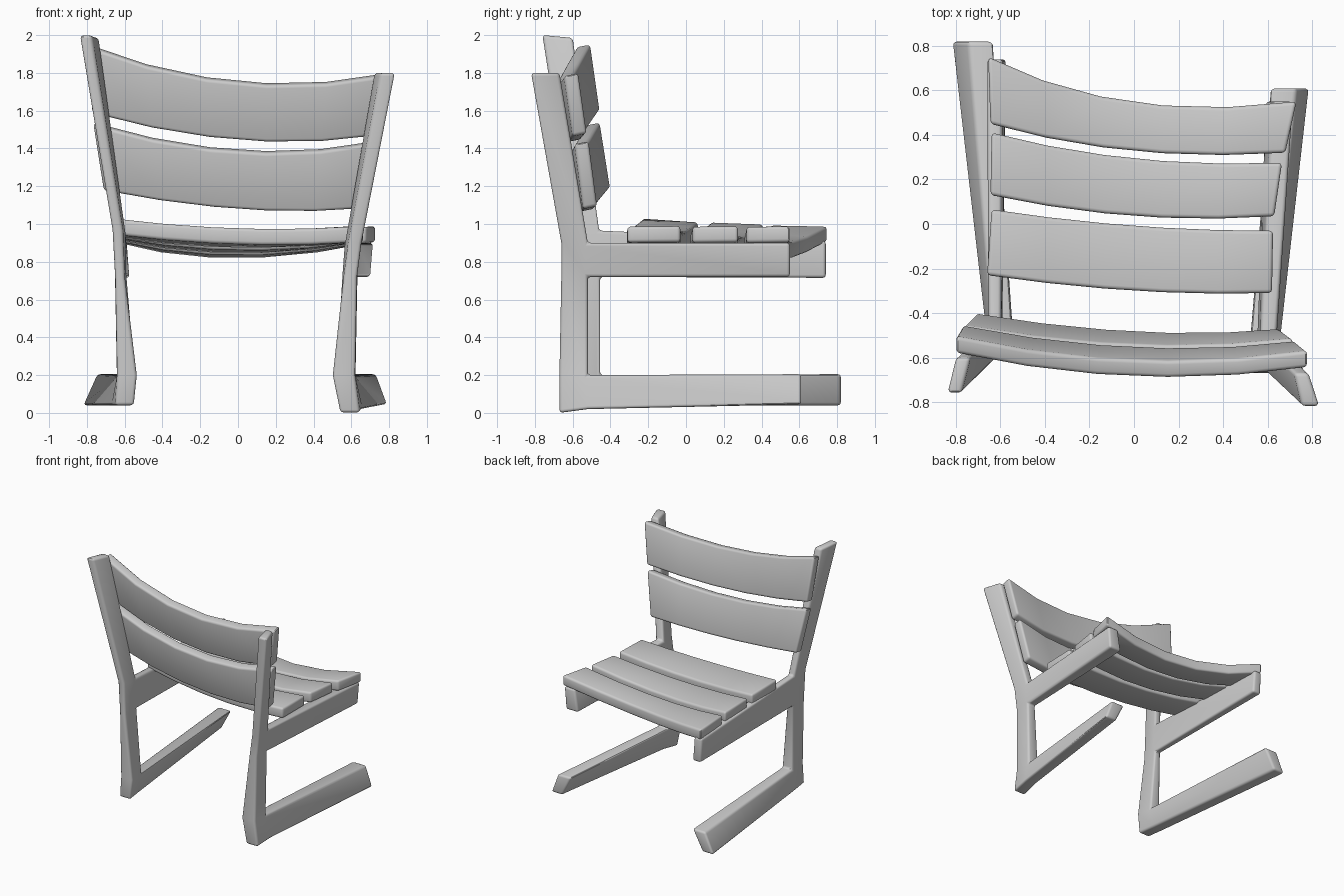
import bpy, bmesh
from mathutils import Vector as V

if "Cube" in bpy.data.objects:
    bpy.data.objects.remove(bpy.data.objects["Cube"])


def finish(name, verts, faces):
    """Make an object with closed outward faces and softened edges."""
    me = bpy.data.meshes.new(name)
    me.from_pydata(verts, [], faces)
    bm = bmesh.new()
    bm.from_mesh(me)
    bmesh.ops.recalc_face_normals(bm, faces=bm.faces)
    bm.to_mesh(me)
    bm.free()
    ob = bpy.data.objects.new(name, me)
    bpy.context.collection.objects.link(ob)
    bev = ob.modifiers.new("soft_edges", 'BEVEL')
    bev.width = 0.017
    bev.segments = 3
    bev.limit_method = 'ANGLE'
    bev.angle_limit = 0.6
    bpy.ops.object.select_all(action='DESELECT')
    ob.select_set(True)
    bpy.context.view_layer.objects.active = ob
    bpy.ops.object.modifier_apply(modifier=bev.name)
    bpy.ops.object.shade_smooth_by_angle(angle=0.6)


def quad_curve(a, b, c, t, m=0.58):
    """Quadratic through a (t=0), b (t=m), c (t=1)."""
    return (a * ((t - m) * (t - 1) / m) + b * (t * (t - 1) / (m * (m - 1)))
            + c * (t * (t - m) / (1 - m)))


def slat(name, edge_a, edge_b, thick, n=5):
    """Bent board between two long edges (left, middle, right), thickened."""
    verts, faces = [], []
    for i in range(n + 1):
        p, q = (quad_curve(*map(V, e), i / n) for e in (edge_a, edge_b))
        verts += [p, q, q + V(thick), p + V(thick)]
    for i in range(n):
        for k in range(4):
            j = (k + 1) % 4
            faces.append((4*i + k, 4*i + j, 4*i + 4 + j, 4*i + 4 + k))
    faces += [(0, 1, 2, 3), tuple(4*n + k for k in range(4))]
    finish(name, verts, faces)


# Side frame: post, seat rail and floor runner in one piece
# point order: rear/front pairs down the post, then rail end, then runner end
CELLS = [(0, 1, 3, 2), (2, 3, 5, 4), (4, 5, 7, 6), (6, 7, 9, 8),
         (3, 10, 11, 5), (7, 12, 13, 9)]
OUTLINE = [0, 1, 3, 10, 11, 5, 7, 12, 13, 9, 8, 6, 4, 2]


def frame(name, pts):
    n = len(pts)
    verts = [(a, y, z) for y, z, a, b in pts] + [(b, y, z) for y, z, a, b in pts]
    faces = CELLS + [tuple(i + n for i in c) for c in CELLS]
    for i, j in zip(OUTLINE, OUTLINE[1:] + OUTLINE[:1]):
        faces.append((i, j, j + n, i + n))
    finish(name, verts, faces)


# y, z, inner x, outer x
frame("right_frame", [
    (-.82, 1.80, .755, .835), (-.67, 1.80, .72, .785),
    (-.66, .90, .585, .655), (-.52, .90, .565, .64),
    (-.66, .72, .56, .63), (-.52, .72, .55, .63),
    (-.67, .20, .50, .62), (-.52, .20, .52, .62),
    (-.67, .00, .54, .645), (-.52, .02, .56, .66),
    (.55, .90, .62, .715), (.55, .72, .59, .70),
    (.61, .205, .61, .73), (.61, .045, .69, .79)])
frame("left_frame", [
    (-.76, 2.0, -.775, -.84), (-.60, 1.985, -.735, -.80),
    (-.60, .97, -.61, -.665), (-.46, .965, -.595, -.655),
    (-.60, .72, -.60, -.65), (-.455, .72, -.59, -.65),
    (-.60, .20, -.535, -.64), (-.455, .20, -.545, -.64),
    (-.60, .04, -.55, -.65), (-.455, .04, -.57, -.67),
    (.74, .91, -.59, -.66), (.74, .715, -.575, -.65),
    (.82, .205, -.63, -.745), (.82, .04, -.72, -.82)])

# Seat boards
down = (0, 0, -.085)
slat("seat_slat_rear",
     [(-.66, -.23, 1.03), (.1, -.305, .975), (.62, -.31, .987)],
     [(-.64, .065, 1.01), (.1, -.015, .958), (.625, -.03, .99)], down)
slat("seat_slat_middle",
     [(-.645, .13, 1.01), (.1, .03, .945), (.63, .035, .987)],
     [(-.64, .41, 1.0), (.1, .285, .93), (.665, .275, .99)], down)
slat("seat_slat_front",
     [(-.645, .45, .995), (.1, .32, .92), (.68, .32, .987)],
     [(-.655, .75, .99), (.1, .535, .905), (.73, .55, .99)], down)

# Backrest boards
forward = (0, .075, .015)
slat("back_slat_upper",
     [(-.80, -.58, 1.94), (.12, -.69, 1.735), (.78, -.645, 1.785)],
     [(-.77, -.53, 1.585), (.12, -.63, 1.435), (.725, -.60, 1.465)], forward)
slat("back_slat_lower",
     [(-.765, -.53, 1.525), (.12, -.62, 1.375), (.715, -.59, 1.425)],
     [(-.71, -.475, 1.175), (.12, -.56, 1.07), (.655, -.545, 1.08)], forward)
